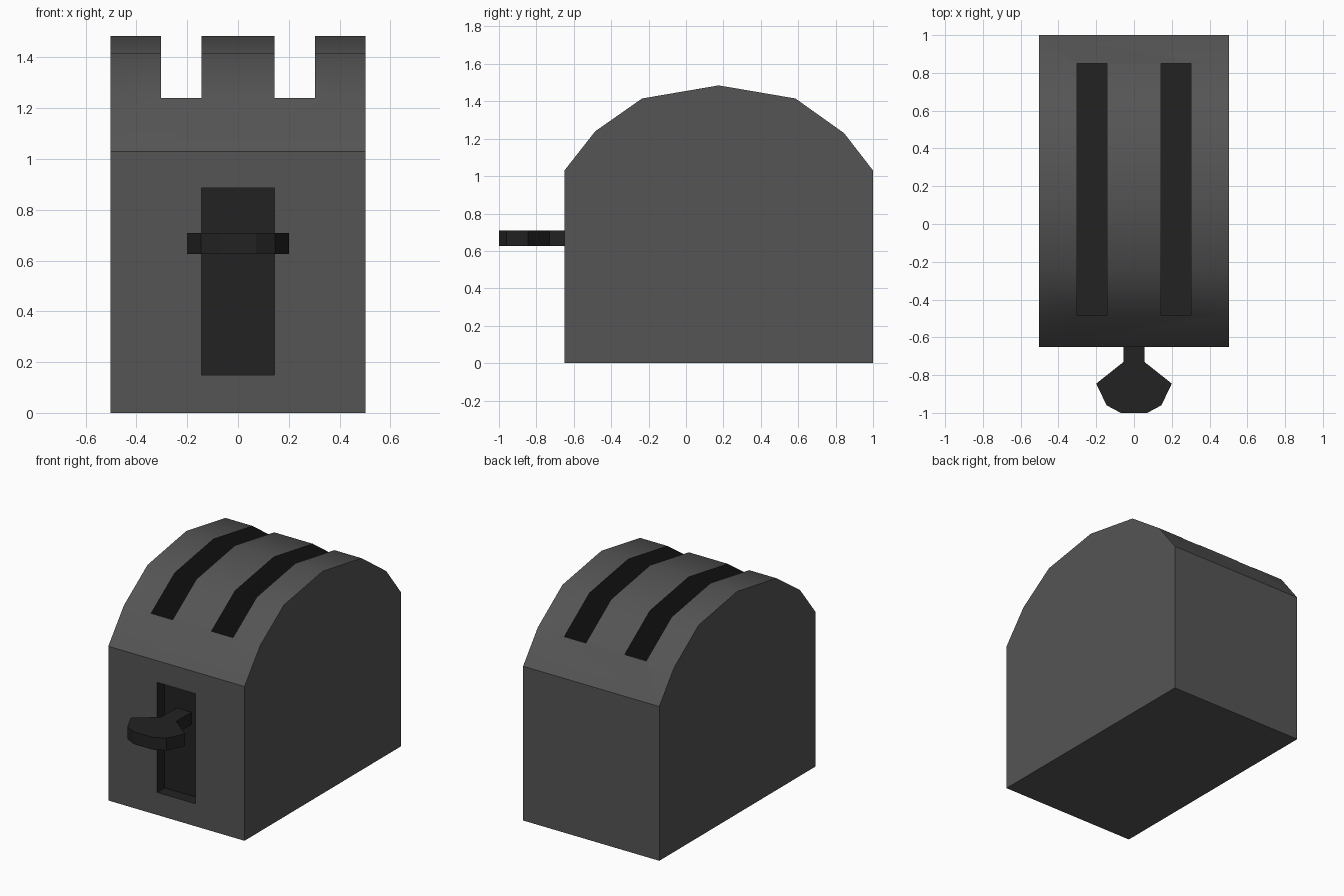
import bpy, bmesh, math
from mathutils import Vector

if "Cube" in bpy.data.objects:
    bpy.data.objects.remove(bpy.data.objects["Cube"])


def material(name, value):
    m = bpy.data.materials.new(name)
    m.diffuse_color = (value, value, value, 1)
    m.use_nodes = True
    m.node_tree.nodes["Principled BSDF"].inputs["Base Color"].default_value = m.diffuse_color
    return m


GREY = material("dark grey shell", 0.09)
BLACK = material("black trim", 0.016)


def prism(name, points, extrude, mats, index=0):
    """Extrude a closed 3D outline along a vector."""
    bm = bmesh.new()
    face = bm.faces.new([bm.verts.new(p) for p in points])
    out = bmesh.ops.extrude_face_region(bm, geom=[face])
    verts = [v for v in out["geom"] if isinstance(v, bmesh.types.BMVert)]
    bmesh.ops.translate(bm, vec=Vector(extrude), verts=verts)
    bmesh.ops.recalc_face_normals(bm, faces=bm.faces[:])
    for f in bm.faces:
        f.material_index = index
    mesh = bpy.data.meshes.new(name)
    bm.to_mesh(mesh)
    bm.free()
    for m in mats:
        mesh.materials.append(m)
    obj = bpy.data.objects.new(name, mesh)
    bpy.context.collection.objects.link(obj)
    return obj


def cut(target, x0, x1, y0, y1, z0, z1):
    """Cut a black-lined box out of the target."""
    box = prism("cutter", [(x0, y0, z0), (x1, y0, z0), (x1, y1, z0), (x0, y1, z0)],
                (0, 0, z1 - z0), [GREY, BLACK], 1)
    box.hide_render = True
    mod = target.modifiers.new("cut", 'BOOLEAN')
    mod.operation = 'DIFFERENCE'
    mod.solver = 'EXACT'
    mod.object = box
    bpy.context.view_layer.objects.active = target
    bpy.ops.object.modifier_apply(modifier=mod.name)
    bpy.data.objects.remove(box)


# Shell with arched top
profile = [(-0.65, 0), (1, 0), (1, 1.03), (0.845, 1.23), (0.585, 1.415),
           (0.175, 1.485), (-0.235, 1.415), (-0.485, 1.24), (-0.65, 1.03)]
shell = prism("shell", [(-0.503, y, z) for y, z in profile], (1.006, 0, 0), [GREY, BLACK])

# Bread slots and lever track
for s in (-1, 1):
    a, b = sorted((s * 0.143, s * 0.303))
    cut(shell, a, b, -0.485, 0.85, 0.5, 1.7)
cut(shell, -0.143, 0.143, -0.8, -0.57, 0.15, 0.885)

bpy.ops.object.select_all(action='DESELECT')
shell.select_set(True)
bpy.context.view_layer.objects.active = shell
bpy.ops.object.shade_smooth_by_angle(angle=math.radians(30))

# Lever: narrow stem with a flared paddle
half = [(0.055, -0.57), (0.055, -0.73), (0.2, -0.845), (0.145, -0.96), (0.07, -1.0)]
outline = half + [(-x, y) for x, y in reversed(half)]
prism("lever", [(x, y, 0.626) for x, y in outline], (0, 0, 0.082), [BLACK])
